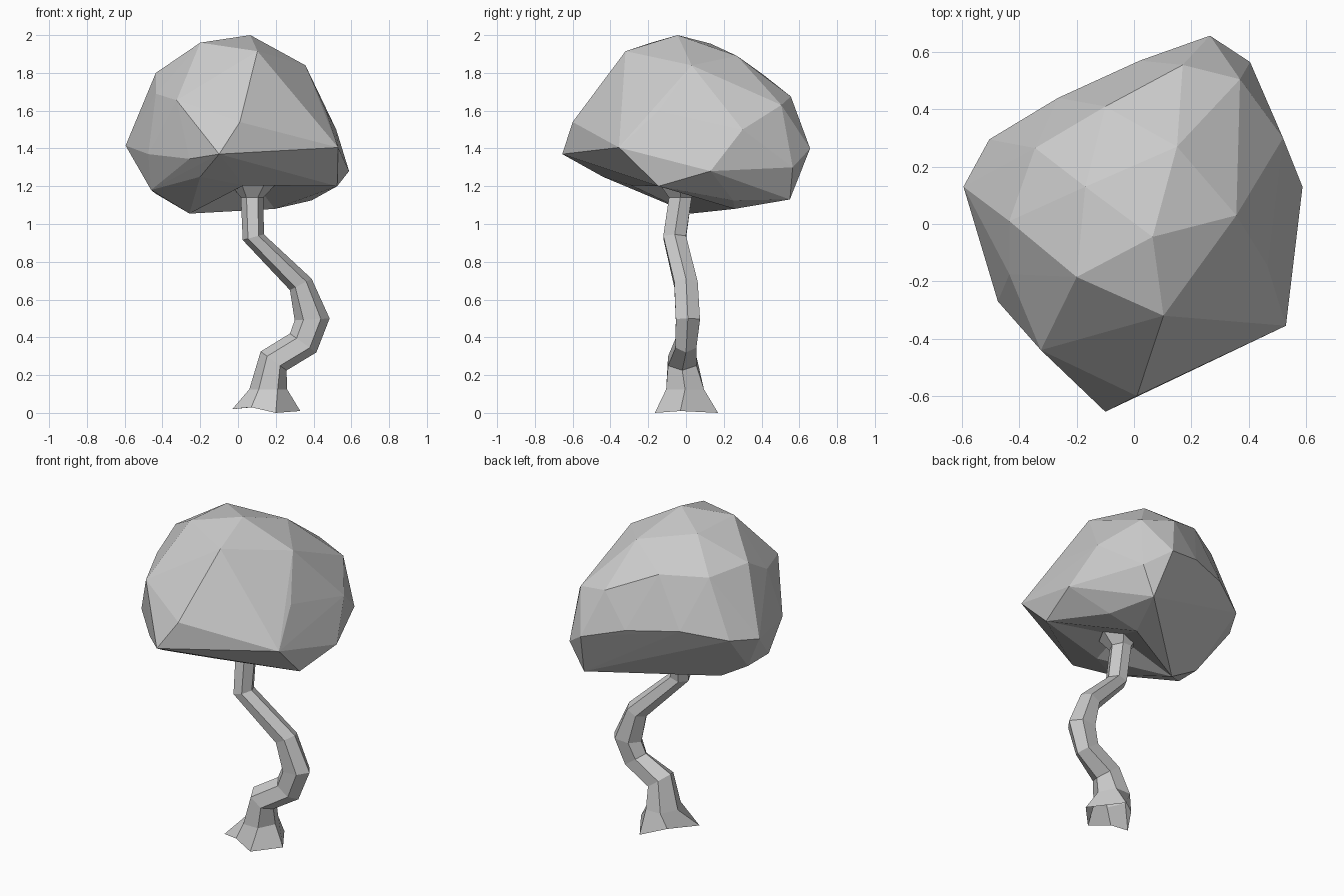
import bpy, bmesh, math
from mathutils import Vector


def make_object(name, bm):
    bmesh.ops.recalc_face_normals(bm, faces=bm.faces)
    mesh = bpy.data.meshes.new(name)
    bm.to_mesh(mesh)
    bm.free()
    obj = bpy.data.objects.new(name, mesh)
    bpy.context.collection.objects.link(obj)
    return obj


# Canopy: faceted hull through its corner points, from crown to underside
canopy_points = [
    (.065, -.045, 2.0), (-.20, -.185, 1.96), (-.17, .13, 1.955), (.103, -.32, 1.915),
    (.15, .27, 1.89), (.357, .03, 1.84), (-.435, .01, 1.80), (-.10, .41, 1.79),
    (-.345, .265, 1.78), (.17, .555, 1.675), (.37, .505, 1.63), (-.325, -.44, 1.655),
    (-.435, -.175, 1.69), (.465, -.145, 1.60), (.01, -.60, 1.54), (.52, .30, 1.50),
    (-.10, -.655, 1.37), (.53, -.355, 1.405), (-.475, -.27, 1.37), (-.595, .13, 1.415),
    (.265, .657, 1.40), (-.505, .295, 1.44), (.02, .57, 1.47), (-.265, .44, 1.49),
    (.588, .13, 1.28), (.405, .565, 1.30), (-.257, -.50, 1.345), (-.20, -.44, 1.25),
    (.525, -.145, 1.20), (-.46, -.155, 1.18), (-.44, .02, 1.163),
    (.316, .55, 1.13), (.39, .25, 1.125), (.195, .257, 1.08), (-.257, .025, 1.055),
    (.03, -.29, 1.205),
]
bm = bmesh.new()
for p in canopy_points:
    bm.verts.new(p)
bmesh.ops.convex_hull(bm, input=bm.verts)
loose = [v for v in bm.verts if not v.link_faces]
bmesh.ops.delete(bm, geom=loose, context='VERTS')
bm.normal_update()
# Hollow where the trunk enters: merge the faces around it and push in the middle
probes = [Vector((.08 + dx, -.04 + dy, 1.13))
          for dx in (-.08, 0, .08) for dy in (-.09, 0, .09)]
under = [f for f in bm.faces if f.normal.z < -.6
         and any(bmesh.geometry.intersect_face_point(f, p) for p in probes)]
if under:
    merged = bmesh.ops.dissolve_faces(bm, faces=under)['region']
    poked = bmesh.ops.poke(bm, faces=merged)
    for v in poked['verts']:
        v.co = (.08, -.05, 1.23)
make_object("canopy", bm)

# Trunk rings: left x, left z, right x, right z, centre y, half depth
SIDES = 6
rings = [
    (.06, .125, .26, .125, -.005, .10),
    (.12, .325, .257, .225, -.02, .075),
    (.275, .42, .415, .32, .0, .055),
    (.30, .49, .485, .50, .01, .064),
    (.275, .65, .39, .71, .0, .062),
    (.025, .915, .137, .945, -.06, .06),
    (.015, 1.14, .135, 1.14, -.03, .06),
    (-.04, 1.21, .20, 1.21, -.03, .11),
]
# Root tips and the notches between them
roots = [(.33, -.03, .01), (.20, .17, 0), (.08, .07, .03),
         (-.03, -.09, .02), (.07, -.12, .03), (.20, -.165, 0)]
bm = bmesh.new()
loops = [[bm.verts.new(p) for p in roots]]
for lx, lz, rx, rz, cy, ry in rings:
    centre = Vector(((lx + rx) / 2, cy, (lz + rz) / 2))
    half = Vector(((rx - lx) / 2, 0, (rz - lz) / 2))
    depth = Vector((0, ry / math.sin(math.pi / 3), 0))
    angles = [2 * math.pi * i / SIDES for i in range(SIDES)]
    loops.append([bm.verts.new(centre + half * math.cos(a) + depth * math.sin(a))
                  for a in angles])
for a, b in zip(loops, loops[1:]):
    for i in range(SIDES):
        j = (i + 1) % SIDES
        bm.faces.new((a[i], a[j], b[j], b[i]))
make_object("trunk", bm)
